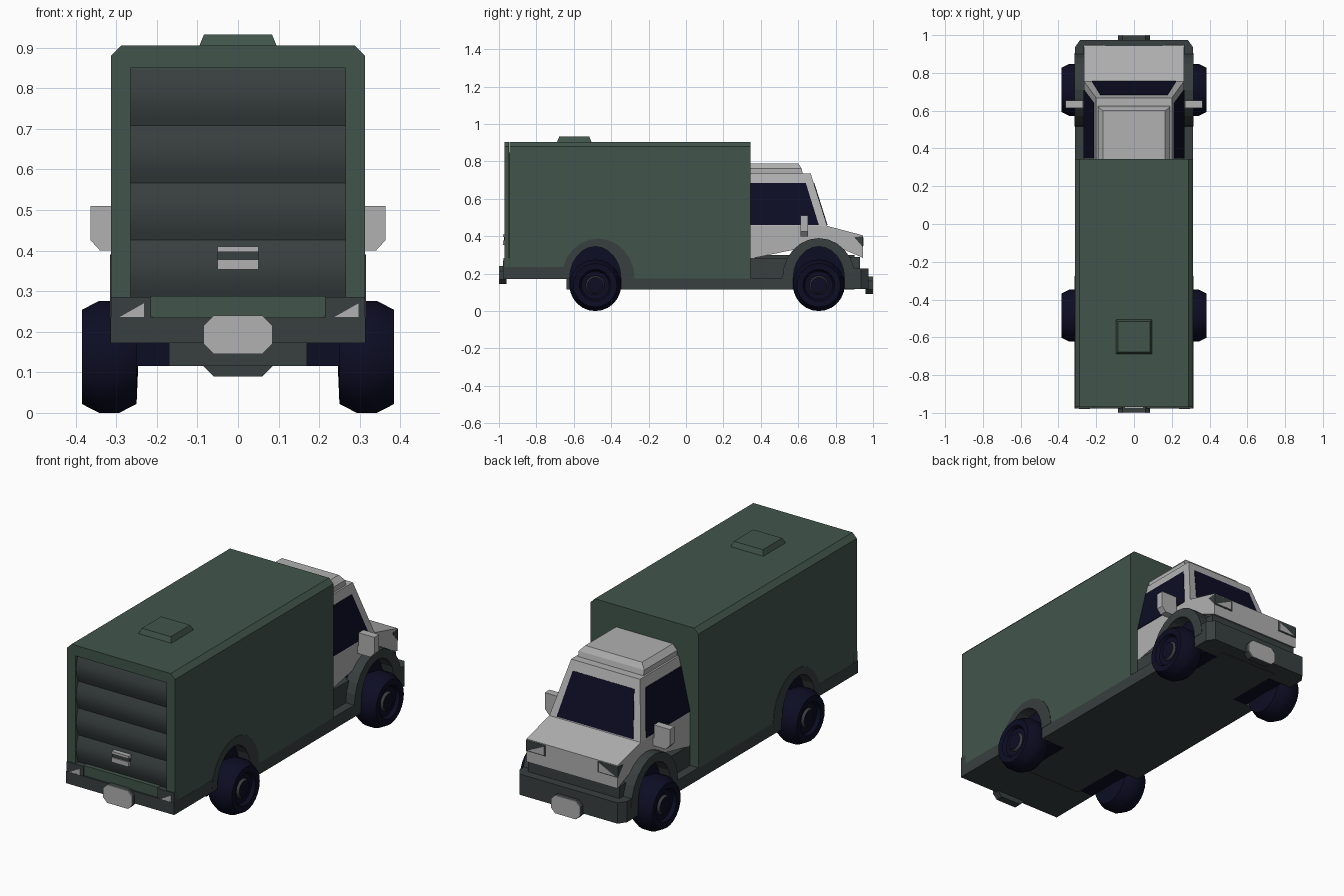
import bpy, bmesh, math
from mathutils import Vector

cube = bpy.data.objects.get("Cube")
if cube:
    bpy.data.objects.remove(cube, do_unlink=True)


def material(name, r, g, b):
    m = bpy.data.materials.new(name)
    m.use_nodes = True
    m.diffuse_color = (r, g, b, 1)
    bsdf = next(n for n in m.node_tree.nodes if n.type == 'BSDF_PRINCIPLED')
    bsdf.inputs["Base Color"].default_value = (r, g, b, 1)
    return m


GREEN = material("box green", .053, .090, .070)
GREY = material("trim dark grey", .040, .050, .050)
LIGHT = material("cab light grey", .44, .44, .44)
NAVY = material("glass and rubber navy", .004, .004, .018)


def finish(name, bm, mat):
    bmesh.ops.recalc_face_normals(bm, faces=bm.faces)
    mesh = bpy.data.meshes.new(name)
    bm.to_mesh(mesh)
    bm.free()
    mesh.materials.append(mat)
    ob = bpy.data.objects.new(name, mesh)
    bpy.context.collection.objects.link(ob)
    return ob


def prism_bm(pts, a, b, axis):
    """Extrude a 2D outline along an axis from a to b."""
    place = {'x': lambda p, t: (t, p[0], p[1]),
             'y': lambda p, t: (p[0], t, p[1]),
             'z': lambda p, t: (p[0], p[1], t)}[axis]
    bm = bmesh.new()
    face = bm.faces.new([bm.verts.new(place(p, a)) for p in pts])
    ext = bmesh.ops.extrude_face_region(bm, geom=[face])
    shift = Vector(place((0, 0), b - a))
    for v in ext["geom"]:
        if isinstance(v, bmesh.types.BMVert):
            v.co += shift
    return bm


def prism(name, pts, a, b, axis, mat):
    return finish(name, prism_bm(pts, a, b, axis), mat)


def box(name, x, y, z, mat):
    pts = [(x[0], y[0]), (x[1], y[0]), (x[1], y[1]), (x[0], y[1])]
    return prism(name, pts, z[0], z[1], 'z', mat)


def frustum(name, base, top, z, mat):
    """Block whose top rectangle (x0, x1, y0, y1) differs from its base."""
    bm = bmesh.new()
    bmesh.ops.create_cube(bm, size=2)
    for v in bm.verts:
        r = top if v.co.z > 0 else base
        v.co = (r[v.co.x > 0], r[2 + (v.co.y > 0)], z[v.co.z > 0])
    return finish(name, bm, mat)


def plate(name, corners, mat, push):
    """Thin plate through 3D corners, moved off its surface by push."""
    bm = bmesh.new()
    face = bm.faces.new([bm.verts.new(Vector(c) + Vector(push)) for c in corners])
    ext = bmesh.ops.extrude_face_region(bm, geom=[face])
    bmesh.ops.translate(bm, vec=-1.5 * Vector(push),
                        verts=[v for v in ext["geom"] if isinstance(v, bmesh.types.BMVert)])
    return finish(name, bm, mat)


def arch(cy, half, base, top, n=12):
    return [(cy - half * math.cos(math.pi * i / n),
             base + (top - base) * math.sin(math.pi * i / n)) for i in range(n + 1)]


W = .313      # half width of the box
C = .265      # half width of the cab
SIDES = (("left", 1), ("right", -1))
rear_arch = arch(-.47, .195, .175, .388)
front_arch = arch(.71, .195, .175, .39)

# Cargo box with notched wheel arches and chamfered roof edges
outline = [(-.945, .175)] + rear_arch + [(.345, .175), (.345, .905), (-.945, .905)]
bm = prism_bm(outline, -W, W, 'x')
edges = [e for e in bm.edges if all(v.co.z > .9 for v in e.verts)
         and abs(e.verts[0].co.x - e.verts[1].co.x) < .01]
bmesh.ops.bevel(bm, geom=edges, offset=.025, segments=1, affect='EDGES')
finish("cargo_box", bm, GREEN)

# Rear door frame, sill and roof vent
half = [(C, .235), (W, .235), (W, .88), (W - .025, .905)]
inner = [(-C, .235), (-C, .85), (C, .85)]
prism("rear_frame", half + [(-x, z) for x, z in reversed(half)] + inner[1:],
      -.97, -.945, 'y', GREEN)
prism("rear_sill", [(-.2, .225), (.2, .225), (.215, .24), (.215, .288), (-.215, .288), (-.215, .24)],
      -.97, -.94, 'y', GREEN)
frustum("roof_vent", (-.096, .096, -.69, -.505), (-.084, .084, -.678, -.517), (.903, .932), GREEN)

# Roller door made of bulging slats
slat_h = .141
profile = [(-.93, .285)]
for k in range(4):
    profile += [(-.946 - .018 * math.sin(math.pi * i / 6), .285 + slat_h * (k + i / 6))
                for i in range(7) if k == 0 or i]
profile.append((-.93, .849))
door = prism("roller_door", profile, -C, C, 'x', GREY)
for p in door.data.polygons:
    p.use_smooth = abs(p.normal.x) < .5
door.data.set_sharp_from_angle(angle=math.radians(40))
box("door_handle_top", (-.05, .05), (-.978, -.955), (.396, .41), LIGHT)
box("door_handle_grip", (-.05, .05), (-.972, -.955), (.378, .396), GREY)
box("door_handle_base", (-.05, .05), (-.978, -.955), (.353, .378), LIGHT)

# Chassis, skirts and bumpers
box("chassis_core", (-.17, .17), (-.64, .9), (.115, .3), GREY)
box("middle_skirt", (-W, W), (-.345, .573), (.115, .178), GREY)
box("rear_bumper", (-W - .001, W + .001), (-.978, -.622), (.172, .235), GREY)
nose = [(W, .847), (W, .935), (.285, .975)]
prism("front_bumper", nose + [(-x, y) for x, y in reversed(nose)], .118, .227, 'z', GREY)
box("cab_sill", (-C, C), (.345, .56), (.17, .285), GREY)
box("front_grille", (-C, C), (.86, .93), (.2, .29), GREY)

# Plates with holders at both ends
for end, s, z0 in (("rear", -1, .145), ("front", 1, .09)):
    octagon = [(-.085, z0 + .025), (-.06, z0), (.06, z0), (.085, z0 + .025),
               (.085, z0 + .07), (.06, z0 + .095), (-.06, z0 + .095), (-.085, z0 + .07)]
    prism(end + "_plate_holder", octagon, s * .96, s * .996, 'y', GREY)
    prism(end + "_plate", octagon, s * .996, s * 1.0, 'y', LIGHT)

# Lower cab with hood, notched over the front wheels
lower = [(.345, .28)] + [p for p in front_arch if p[1] > .285]
lower += [(.945, .285), (.945, .405), (.755, .455), (.345, .455)]
prism("cab_lower", lower, -C, C, 'x', LIGHT)

# Upper cab and roof fairing
frustum("cab_upper", (-C, C, .345, .755), (-.2, .2, .345, .667), (.455, .735), LIGHT)
frustum("roof_fairing_base", (-.19, .19, .345, .625), (-.19, .19, .345, .618), (.733, .762), LIGHT)
frustum("roof_fairing_top", (-.19, .19, .345, .618), (-.165, .165, .345, .6), (.762, .79), LIGHT)


# Windows lie on the sloping cab sides
def side_x(z):
    return C - (z - .455) * (.065 / .28)


def shield_y(z):
    return .755 - (z - .455) * (.088 / .28)


lo, hi = .46, .685
plate("windshield", [(-.222, shield_y(lo), lo), (.222, shield_y(lo), lo),
                     (.178, shield_y(hi), hi), (-.178, shield_y(hi), hi)], NAVY, (0, .003, .001))

for side, s in SIDES:
    plate(side + "_window", [(s * side_x(lo), .346, lo), (s * side_x(lo), .71, lo),
                             (s * side_x(hi), .64, hi), (s * side_x(hi), .346, hi)],
          NAVY, (s * .003, 0, .001))
    # Mirror with a clipped lower corner
    prism(side + "_mirror", [(s * .24, .4), (s * .34, .4), (s * .363, .425), (s * .363, .51),
                             (s * .27, .51), (s * .27, .44), (s * .24, .44)],
          .613, .653, 'y', LIGHT)
    # Headlight wrapping round the nose corner
    plate(side + "_headlight_frame", [(s * .15, .945, .342), (s * C, .945, .342),
                                      (s * C, .945, .4), (s * .15, .945, .4)], GREY, (0, .002, 0))
    plate(side + "_headlight", [(s * .16, .945, .348), (s * .255, .945, .348),
                                (s * .16, .945, .394)], LIGHT, (0, .004, 0))
    plate(side + "_headlight_side", [(s * C, .9, .395), (s * C, .945, .342),
                                     (s * C, .945, .4)], GREY, (s * .002, 0, 0))
    # Tail lamp
    box(side + "_tail_lamp_housing", sorted((s * .215, s * W)), (-.976, -.94), (.23, .285), GREY)
    x0 = .237 if s > 0 else -.292
    plate(side + "_tail_lamp", [(x0, -.976, .236), (x0 + .06, -.976, .236),
                                (x0 + .06, -.976, .27)], LIGHT, (0, -.003, 0))

    for end, cy, outer in (("rear", -.485, rear_arch), ("front", .71, front_arch)):
        tag = end + "_" + side
        # Arch trim and inner wheel well
        opening = arch(cy, .137, .175, .345)
        prism(tag + "_arch", outer + opening[::-1], s * .25, s * (W + .002), 'x', GREY)
        well = [(cy - .137, .115)] + opening + [(cy + .137, .115)]
        prism(tag + "_well", well, s * .168, s * .25, 'x', NAVY)

        # Tyre with dished rim, turned round the axle
        section = [(.245, 0), (.25, .116), (.293, .138), (.342, .138), (.385, .116),
                   (.383, .085), (.366, .075), (.364, .05), (.376, .042), (.376, 0)]
        bm = bmesh.new()
        verts = [bm.verts.new((s * x, cy, .138 + r)) for x, r in section]
        loop = [bm.edges.new(p) for p in zip(verts, verts[1:])]
        bmesh.ops.spin(bm, geom=verts + loop, cent=(0, cy, .138), axis=(1, 0, 0),
                       angle=math.tau, steps=24)
        bmesh.ops.remove_doubles(bm, verts=bm.verts, dist=.0005)
        wheel = finish(tag + "_wheel", bm, NAVY)
        wheel.data.materials.append(GREY)
        for p in wheel.data.polygons:
            p.use_smooth = True
            r = math.hypot(p.center.y - cy, p.center.z - .138)
            if abs(p.center.x) > .36 and .042 < r < .05:
                p.material_index = 1
        wheel.data.set_sharp_from_angle(angle=math.radians(35))
